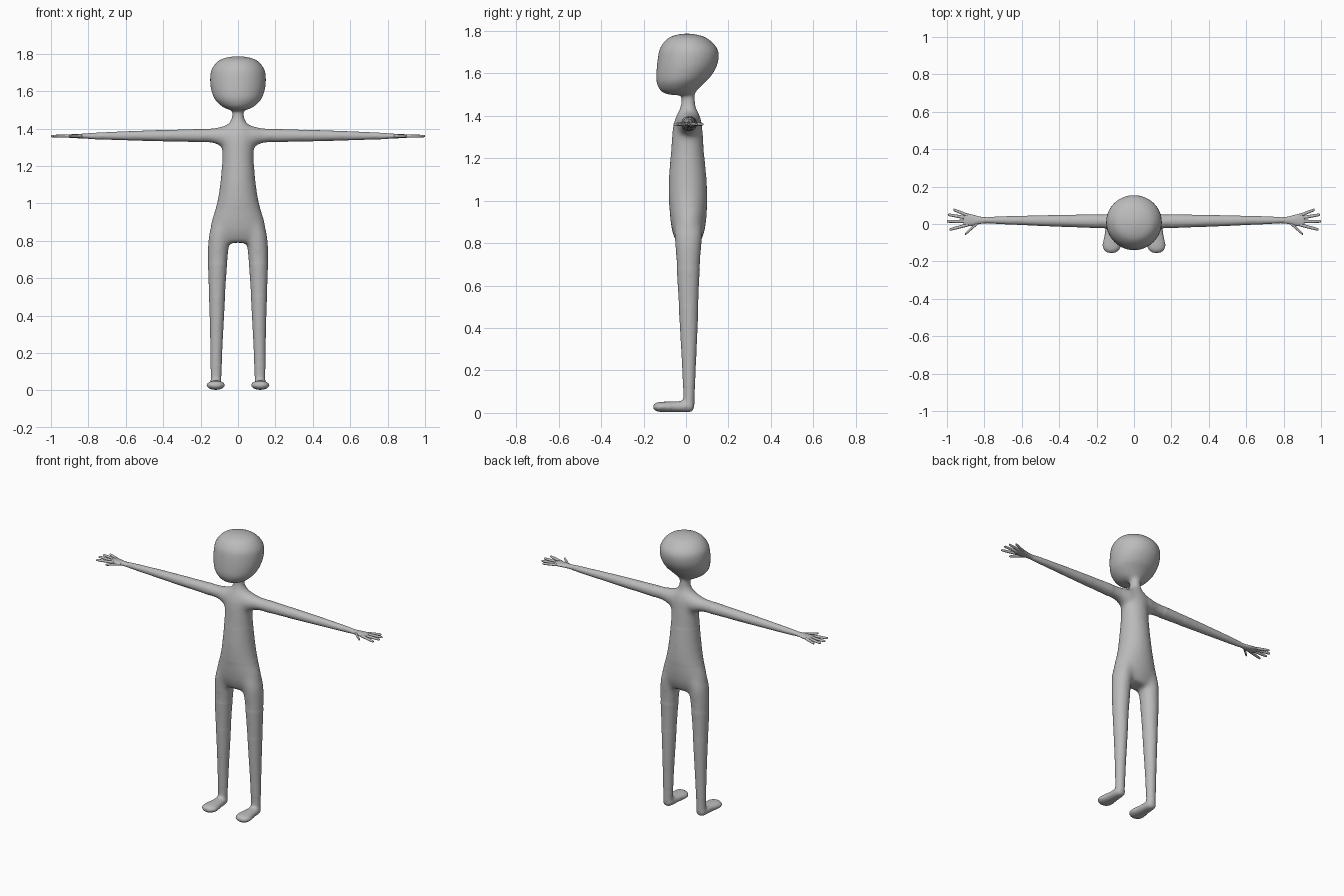
import bpy, bmesh, math

grey = bpy.data.materials.new("plain grey")
grey.diffuse_color = (0.5, 0.5, 0.5, 1)


def spline(rows, steps=5):
    """Smoothly interpolate profile rows (Catmull-Rom)."""
    out = []
    for i in range(len(rows) - 1):
        p0, p1, p2 = rows[max(i - 1, 0)], rows[i], rows[i + 1]
        p3 = rows[min(i + 2, len(rows) - 1)]
        for s in range(steps):
            t = s / steps
            out.append([0.5 * (2 * b + (c - a) * t + (2 * a - 5 * b + 4 * c - d) * t * t
                               + (3 * b - a - 3 * c + d) * t ** 3)
                        for a, b, c, d in zip(p0, p1, p2, p3)])
    return out + [list(rows[-1])]


def loft(bm, axis, rows, side=1, n=24):
    """Ellipse rings along an axis; row = position, centre u, centre v, radius u, radius v."""
    rings = []
    for p, cu, cv, ru, rv in spline(rows):
        ring = []
        for k in range(n):
            a = 2 * math.pi * k / n
            u, v = cu + ru * math.cos(a), cv + rv * math.sin(a)
            x, y, z = {'x': (p, u, v), 'y': (u, p, v), 'z': (u, v, p)}[axis]
            ring.append(bm.verts.new((x * side, y, z)))
        rings.append(ring)
    faces = [bm.faces.new(rings[0]), bm.faces.new(rings[-1])]
    for r, q in zip(rings, rings[1:]):
        for k in range(n):
            faces.append(bm.faces.new((r[k], r[(k + 1) % n], q[(k + 1) % n], q[k])))
    bmesh.ops.recalc_face_normals(bm, faces=faces)


def finish(bm, name):
    me = bpy.data.meshes.new(name)
    bm.to_mesh(me)
    bm.free()
    me.materials.append(grey)
    for p in me.polygons:
        p.use_smooth = True
    ob = bpy.data.objects.new(name, me)
    bpy.context.collection.objects.link(ob)
    return ob


bm = bmesh.new()
# torso and neck
loft(bm, 'z', [(0.79, 0, .011, .115, .05), (0.84, 0, .011, .145, .072), (0.90, 0, .011, .144, .084),
               (1.0, 0, .01, .113, .091), (1.1, 0, .008, .096, .089), (1.2, 0, .007, .087, .081),
               (1.3, 0, .007, .085, .074), (1.36, 0, .008, .093, .068), (1.40, 0, .01, .085, .056),
               (1.43, 0, .01, .05, .042), (1.46, 0, .01, .033, .033), (1.54, 0, .01, .031, .031)])
# head: flat face, skull swelling to the back
head = [(1.497, .035, -.06, .04), (1.505, .06, -.10, .042), (1.52, .088, -.122, .053), (1.55, .119, -.137, .082),
        (1.58, .136, -.141, .113), (1.63, .148, -.138, .144), (1.68, .149, -.132, .155),
        (1.72, .14, -.122, .146), (1.76, .108, -.092, .108), (1.778, .07, -.058, .07), (1.787, .02, -.015, .025)]
loft(bm, 'z', [(z, 0, (f + b) / 2, w, (b - f) / 2) for z, w, f, b in head], n=32)
for s in (1, -1):
    # legs
    loft(bm, 'z', [(.03, .118, .014, .029, .026), (.2, .116, .014, .032, .032), (.4, .113, .013, .039, .042),
                   (.6, .111, .011, .048, .051), (.75, .106, .011, .056, .06), (.85, .094, .011, .058, .067),
                   (.95, .06, .011, .05, .06)], s)
    # feet
    loft(bm, 'y', [(.038, .118, .032, .014, .012), (.022, .118, .03, .031, .027), (-.05, .118, .029, .04, .026),
                   (-.11, .119, .028, .051, .025), (-.14, .12, .028, .043, .021), (-.157, .12, .028, .018, .009)], s)
    # arms
    loft(bm, 'x', [(0, .01, 1.36, .058, .058), (.08, .012, 1.358, .054, .056), (.13, .014, 1.362, .042, .041),
                   (.2, .015, 1.363, .039, .037), (.5, .018, 1.362, .029, .028), (.7, .02, 1.361, .022, .021),
                   (.8, .02, 1.36, .017, .016), (.84, .02, 1.36, .015, .012)], s)
raw = finish(bm, "body_parts")

# fuse the body into one skin, then melt the joints together
mod = raw.modifiers.new("fuse", 'REMESH')
mod.mode = 'VOXEL'
mod.voxel_size = 0.008
fused = bpy.data.meshes.new_from_object(raw.evaluated_get(bpy.context.evaluated_depsgraph_get()))
bm = bmesh.new()
bm.from_mesh(fused)
bpy.data.objects.remove(raw)


def melt(times, rule):
    for _ in range(times):
        bmesh.ops.smooth_vert(bm, verts=[v for v in bm.verts if rule(abs(v.co.x), v.co.z)], factor=0.5,
                              use_axis_x=True, use_axis_y=True, use_axis_z=True)


melt(2, lambda x, z: True)
melt(6, lambda x, z: x < .35 and z > .5)
melt(16, lambda x, z: x < .2 and 1.2 < z < 1.44)     # shoulders
melt(16, lambda x, z: .68 < z < .98)                 # hips
melt(4, lambda x, z: z < .12)                        # ankles
body = finish(bm, "body")

# hands: palm, four fingers and a thumb (base x, base y, tip x, tip y)
digits = [(.89, .047, .966, .077), (.895, .033, .994, .05), (.895, .014, 1.0, .014),
          (.885, -.004, .987, -.03), (.835, .006, .904, -.055)]
for s, side in ((1, "left"), (-1, "right")):
    bm = bmesh.new()
    loft(bm, 'x', [(.77, .02, 1.36, .015, .014), (.82, .02, 1.36, .019, .013), (.87, .021, 1.36, .031, .011),
                   (.9, .022, 1.36, .034, .009), (.912, .022, 1.36, .022, .005)], s)
    for x0, y0, x1, y1 in digits:
        loft(bm, 'x', [(x0 + (x1 - x0) * t, y0 + (y1 - y0) * t, 1.36, r, r * .9)
                       for t, r in ((0, .009), (.5, .0085), (.93, .007), (1, .003))], s, 12)
    finish(bm, side + "_hand")
